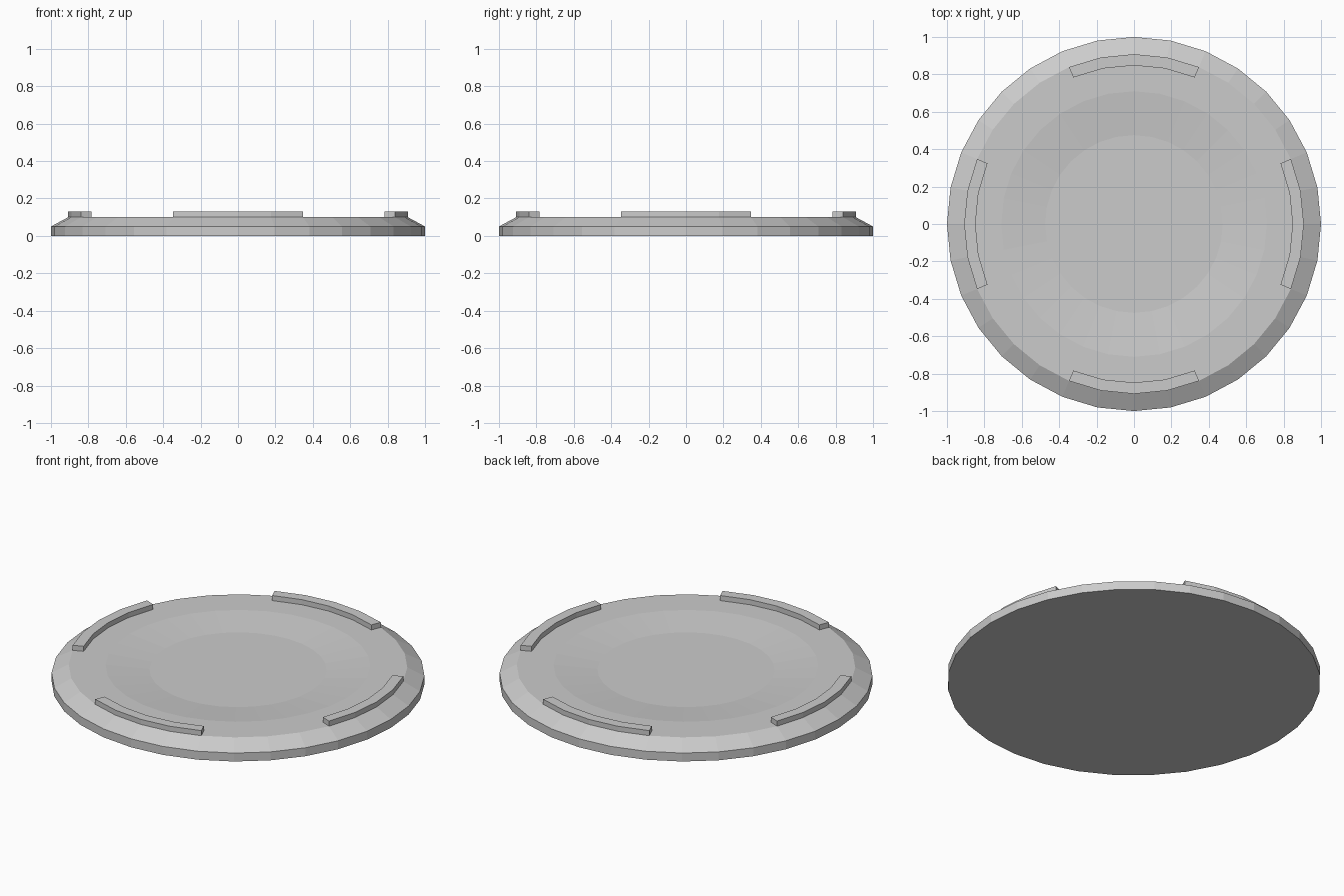
import bpy, bmesh, math

if "Cube" in bpy.data.objects:
    bpy.data.objects.remove(bpy.data.objects["Cube"])

SEG = 32


def polar(r, i, z):
    a = 2 * math.pi * i / SEG
    return (r * math.cos(a), r * math.sin(a), z)


def finish(name, bm):
    bmesh.ops.recalc_face_normals(bm, faces=bm.faces)
    mesh = bpy.data.meshes.new(name)
    bm.to_mesh(mesh)
    bm.free()
    obj = bpy.data.objects.new(name, mesh)
    bpy.context.collection.objects.link(obj)
    return obj


# Round plate: straight rim, bevelled shoulder, shallow dish
profile = [(1.0, 0.0), (1.0, 0.05), (0.908, 0.1), (0.71, 0.1), (0.475, 0.077)]
bm = bmesh.new()
rings = [[bm.verts.new(polar(r, i, z)) for i in range(SEG)] for r, z in profile]
for a, b in zip(rings, rings[1:]):
    for i in range(SEG):
        j = (i + 1) % SEG
        bm.faces.new((a[i], a[j], b[j], b[i]))
bm.faces.new(rings[0])
bm.faces.new(rings[-1])
finish("plate", bm)

# Four raised curved ridges on the rim, each spanning four segments
section = [(0.848, 0.098), (0.908, 0.098), (0.908, 0.13), (0.848, 0.13)]
for k, side in enumerate(("right", "back", "left", "front")):
    bm = bmesh.new()
    loops = [[bm.verts.new(polar(r, k * SEG // 4 + s, z)) for r, z in section]
             for s in range(-2, 3)]
    for a, b in zip(loops, loops[1:]):
        for i in range(4):
            j = (i + 1) % 4
            bm.faces.new((a[i], a[j], b[j], b[i]))
    bm.faces.new(loops[0])
    bm.faces.new(loops[-1])
    finish("ridge_" + side, bm)
